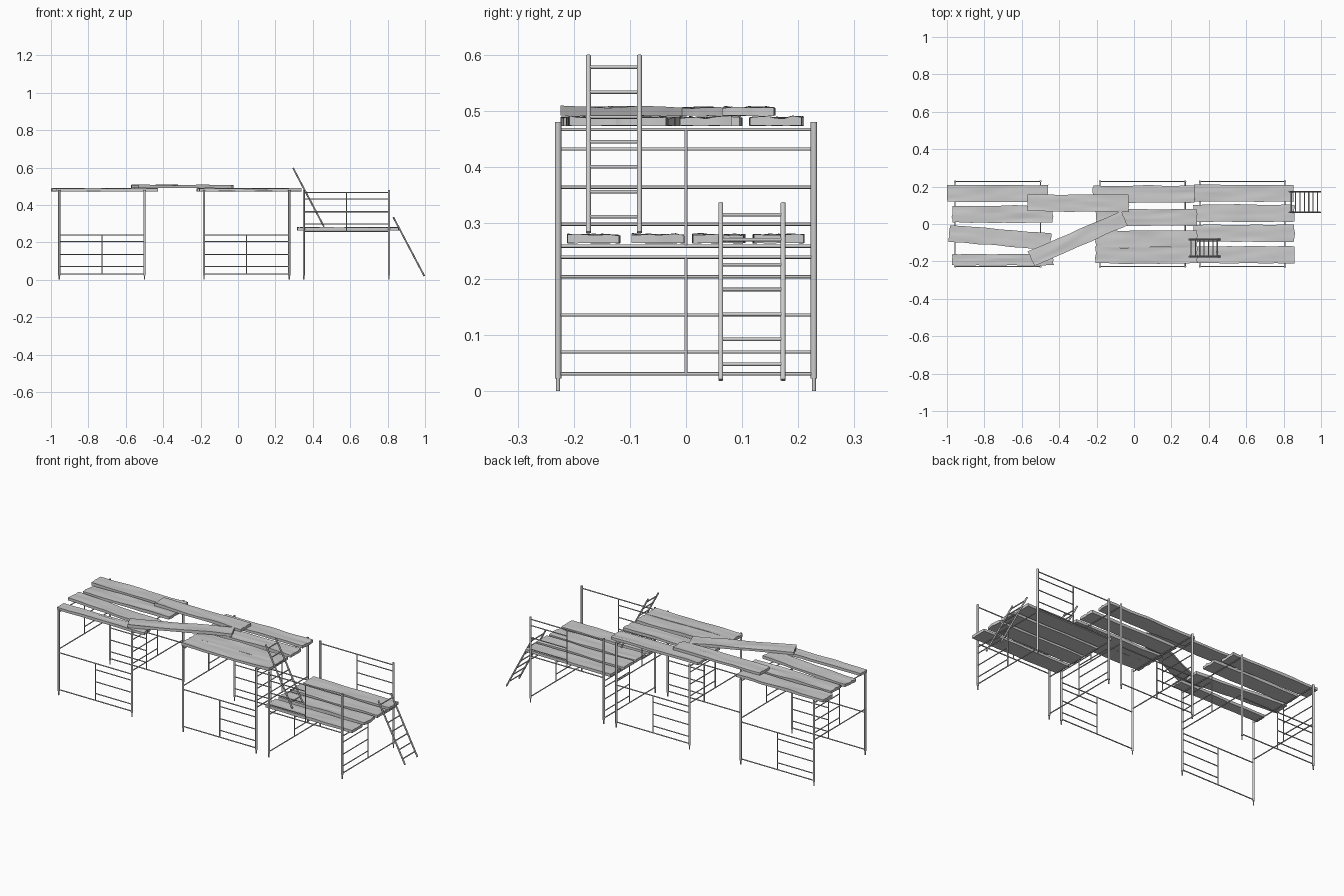
import bpy, bmesh, math, random
from mathutils import Vector, Matrix, noise

if "Cube" in bpy.data.objects:
    bpy.data.objects.remove(bpy.data.objects["Cube"])

random.seed(4)


def tube(bm, a, b, r, sides=10):
    a, b = Vector(a), Vector(b)
    d = b - a
    m = Matrix.Translation((a + b) / 2) @ d.to_track_quat('Z', 'Y').to_matrix().to_4x4()
    bmesh.ops.create_cone(bm, cap_ends=True, segments=sides, radius1=r, radius2=r,
                          depth=d.length, matrix=m)


def finish(bm, name, smooth=True):
    me = bpy.data.meshes.new(name)
    bm.to_mesh(me)
    bm.free()
    ob = bpy.data.objects.new(name, me)
    bpy.context.collection.objects.link(ob)
    if smooth:
        bpy.ops.object.select_all(action='DESELECT')
        ob.select_set(True)
        bpy.context.view_layer.objects.active = ob
        bpy.ops.object.shade_smooth_by_angle(angle=math.radians(40))
    return ob


def frame(name, p, q, lift=0.0):
    """Scaffold frame from post p to post q; short rungs fill the half next to p."""
    bm = bmesh.new()
    P = lambda t, z: (p[0] + (q[0] - p[0]) * t, p[1] + (q[1] - p[1]) * t, z + lift)
    for t in (0, 1):
        tube(bm, P(t, 0.0225), P(t, 0.2525), 0.0058, 12)    # post
        tube(bm, P(t, 0.0), P(t, 0.03), 0.0035)             # connecting pin
    for z in (0.031, 0.239):
        tube(bm, P(0, z), P(1, z), 0.003)                   # full rails
    tube(bm, P(0.5, 0.031), P(0.5, 0.239), 0.0028)          # middle upright
    for z in (0.070, 0.136, 0.204):
        tube(bm, P(0, z), P(0.5, z), 0.0028)                # rungs
    finish(bm, name)


def plank(name, a, b, width, z, thick=0.015):
    """Weathered board running from a to b, with its underside at z."""
    a, b = Vector((*a, 0)), Vector((*b, 0))
    d = b - a
    L, nx, ny = d.length, 16, 6
    seed = Vector((random.uniform(0, 50), random.uniform(0, 50), 0))
    bm = bmesh.new()
    bmesh.ops.create_grid(bm, x_segments=nx, y_segments=ny, size=0.5)
    top = list(bm.faces)
    geo = bmesh.ops.extrude_face_region(bm, geom=top, use_keep_orig=True)
    upper = {e for e in geo['geom'] if isinstance(e, bmesh.types.BMVert)}
    for v in bm.verts:
        u, w = v.co.x, v.co.y
        edge = noise.noise(seed + Vector((u * 5, w * 1.5, 3)))
        ends = noise.noise(seed + Vector((u, w * 5, 9)))
        x = u * L + (0.006 * ends if abs(u) > 0.49 else 0)
        y = w * (width + 0.010 * edge)
        if v in upper:
            h = thick + 0.0045 * noise.noise(seed + Vector((u * 3, w * 4, 7)))
        else:
            h = 0.001 * noise.noise(seed + Vector((u * 4, w * 4, 1)))
        v.co = (x, y, h)
    bmesh.ops.recalc_face_normals(bm, faces=bm.faces)
    m = Matrix.Translation((a + b) / 2 + Vector((0, 0, z)))
    bm.transform(m @ Matrix.Rotation(math.atan2(d.y, d.x), 4, 'Z'))
    finish(bm, name)


def ladder(name, x0, z0, x1, z1, ya, yb):
    bm = bmesh.new()
    for y in (ya, yb):
        tube(bm, (x0, y, z0), (x1, y, z1), 0.0045)
    for i in range(7):
        t = 0.065 + i * 0.141
        x, z = x0 + (x1 - x0) * t, z0 + (z1 - z0) * t
        tube(bm, (x, ya, z), (x, yb, z), 0.0032)
    finish(bm, name)


Y, UP = 0.228, 0.2275

# Two tall bays: lower frames front and back, upper frames on the ends
for tag, l in (("left", -0.956), ("middle", -0.182)):
    r = l + 0.456
    frame(tag + "_lower_front_frame", (r, -Y), (l, -Y))
    frame(tag + "_lower_back_frame", (l, Y), (r, Y))
    frame(tag + "_upper_left_frame", (l, Y), (l, -Y), UP)
    frame(tag + "_upper_right_frame", (r, -Y), (r, Y), UP)

# Low bay: lower frames on the ends, upper frames as guard rails
l, r = 0.352, 0.808
frame("low_bay_left_frame", (l, Y), (l, -Y))
frame("low_bay_right_frame", (r, -Y), (r, Y))
frame("guard_front_frame", (l, -Y), (r, -Y), UP)
frame("guard_back_frame", (r, Y), (l, Y), UP)

# Deck boards: start, end, width, height
HIGH, BRIDGE, LOW = 0.473, 0.491, 0.264
boards = [
    ((-1.0, 0.163), (-0.46, 0.163), 0.09, HIGH),
    ((-0.972, 0.052), (-0.433, 0.052), 0.09, HIGH),
    ((-0.988, -0.05), (-0.445, -0.095), 0.088, HIGH),
    ((-0.972, -0.19), (-0.433, -0.19), 0.06, HIGH),
    ((-0.22, 0.16), (0.325, 0.16), 0.09, HIGH),
    ((-0.205, 0.035), (0.338, 0.035), 0.09, HIGH),
    ((-0.205, -0.08), (0.338, -0.08), 0.09, HIGH),
    ((-0.205, -0.168), (0.338, -0.168), 0.085, HIGH),
    ((-0.57, 0.112), (-0.028, 0.112), 0.09, BRIDGE),
    ((-0.55, -0.187), (-0.052, 0.032), 0.085, BRIDGE),
    ((0.322, 0.165), (0.853, 0.165), 0.09, LOW),
    ((0.317, 0.058), (0.858, 0.058), 0.092, LOW),
    ((0.317, -0.05), (0.858, -0.05), 0.092, LOW),
    ((0.317, -0.165), (0.858, -0.165), 0.09, LOW),
]
for i, (a, b, w, z) in enumerate(boards):
    plank(f"deck_board_{i + 1}", a, b, w, z)

# Ladders
ladder("upper_ladder", 0.294, 0.598, 0.46, 0.283, -0.174, -0.083)
ladder("lower_ladder", 0.83, 0.335, 0.996, 0.02, 0.062, 0.173)
